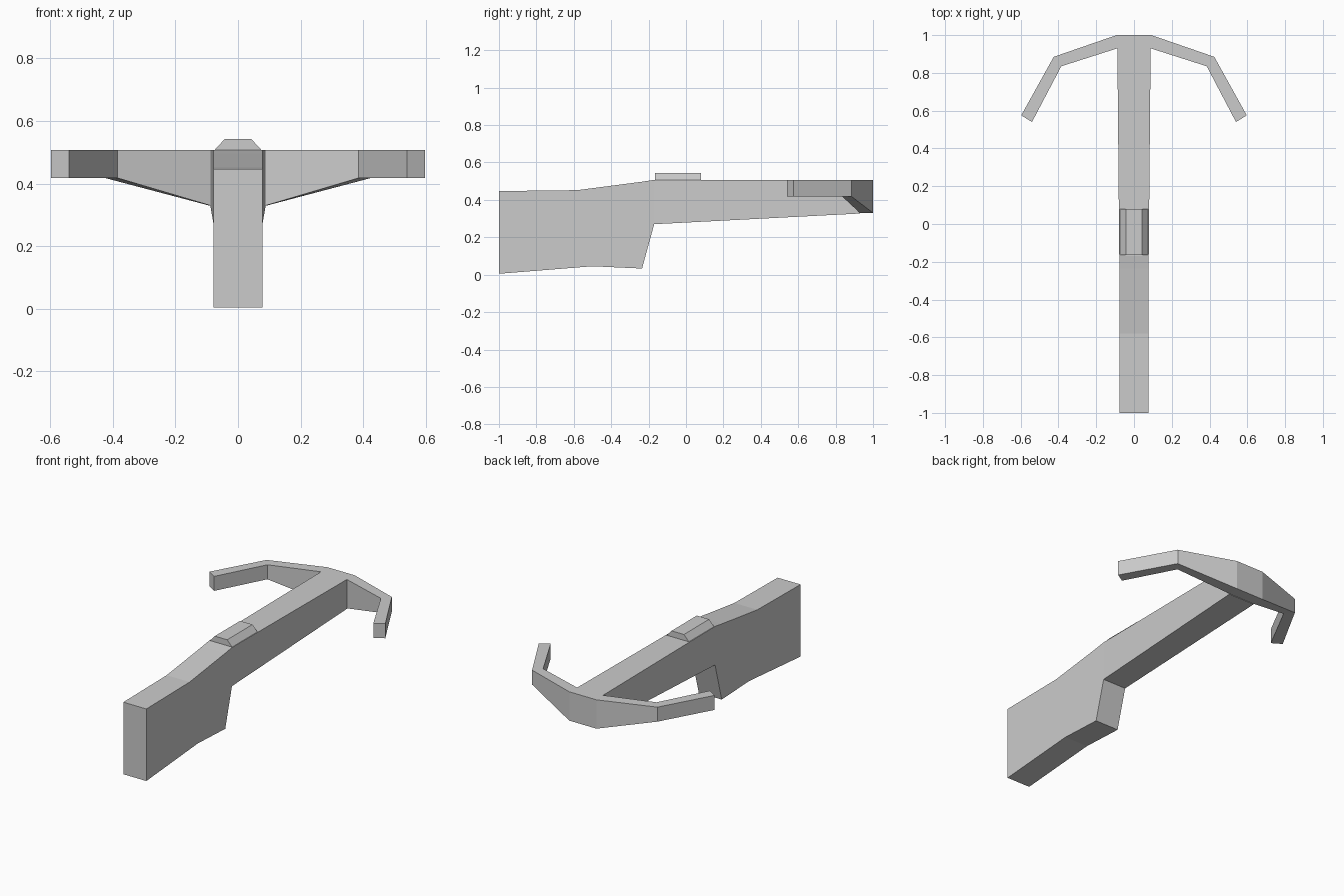
import bpy
import bmesh

cube = bpy.data.objects.get("Cube")
if cube:
    bpy.data.objects.remove(cube)

# Single flat grey
grey = bpy.data.materials.new("plain grey")
grey.use_nodes = True
colour = (0.6, 0.6, 0.6, 1)
grey.diffuse_color = colour
grey.node_tree.nodes["Principled BSDF"].inputs["Base Color"].default_value = colour


def loft(name, sections):
    """Skin a row of four-cornered sections and cap both ends."""
    bm = bmesh.new()
    rings = [[bm.verts.new(p) for p in s] for s in sections]
    for a, b in zip(rings, rings[1:]):
        for i in range(4):
            j = (i + 1) % 4
            bm.faces.new((a[i], a[j], b[j], b[i]))
    bm.faces.new(rings[0])
    bm.faces.new(rings[-1])
    bmesh.ops.recalc_face_normals(bm, faces=bm.faces)
    mesh = bpy.data.meshes.new(name)
    bm.to_mesh(mesh)
    bm.free()
    mesh.materials.append(grey)
    obj = bpy.data.objects.new(name, mesh)
    bpy.context.collection.objects.link(obj)
    return obj


# Stock and fore-end: half width, lower (y, z), upper (y, z)
stations = [
    (0.078, (-1.0, 0.005), (-1.0, 0.447)),
    (0.078, (-0.5, 0.045), (-0.58, 0.452)),
    (0.078, (-0.235, 0.033), (-0.235, 0.497)),
    (0.078, (-0.17, 0.27), (-0.17, 0.507)),
    (0.088, (0.93, 0.327), (0.93, 0.507)),
]
loft("stock", [[(-w, *lo), (w, *lo), (w, *up), (-w, *up)]
               for w, lo, up in stations])

# Bow: inner (x, y), outer (x, y), underside height, from root to tip
TOP = 0.507
limb = [
    ((0.088, 0.93), (0.092, 1.0), 0.33),
    ((0.385, 0.835), (0.425, 0.885), 0.418),
    ((0.54, 0.54), (0.597, 0.575), 0.418),
]


def limb_section(side, inner, outer, under):
    (xi, yi), (xo, yo) = inner, outer
    return [(side * xi, yi, under), (side * xo, yo, under),
            (side * xo, yo, TOP), (side * xi, yi, TOP)]


loft("bow", [limb_section(-1, *s) for s in reversed(limb)]
     + [limb_section(1, *s) for s in limb])

# Bevelled raised block on top of the stock
loft("top_block", [[(-0.078, y, TOP - 0.003), (0.078, y, TOP - 0.003),
                    (0.042, y, 0.543), (-0.042, y, 0.543)]
                   for y in (-0.165, 0.08)])
